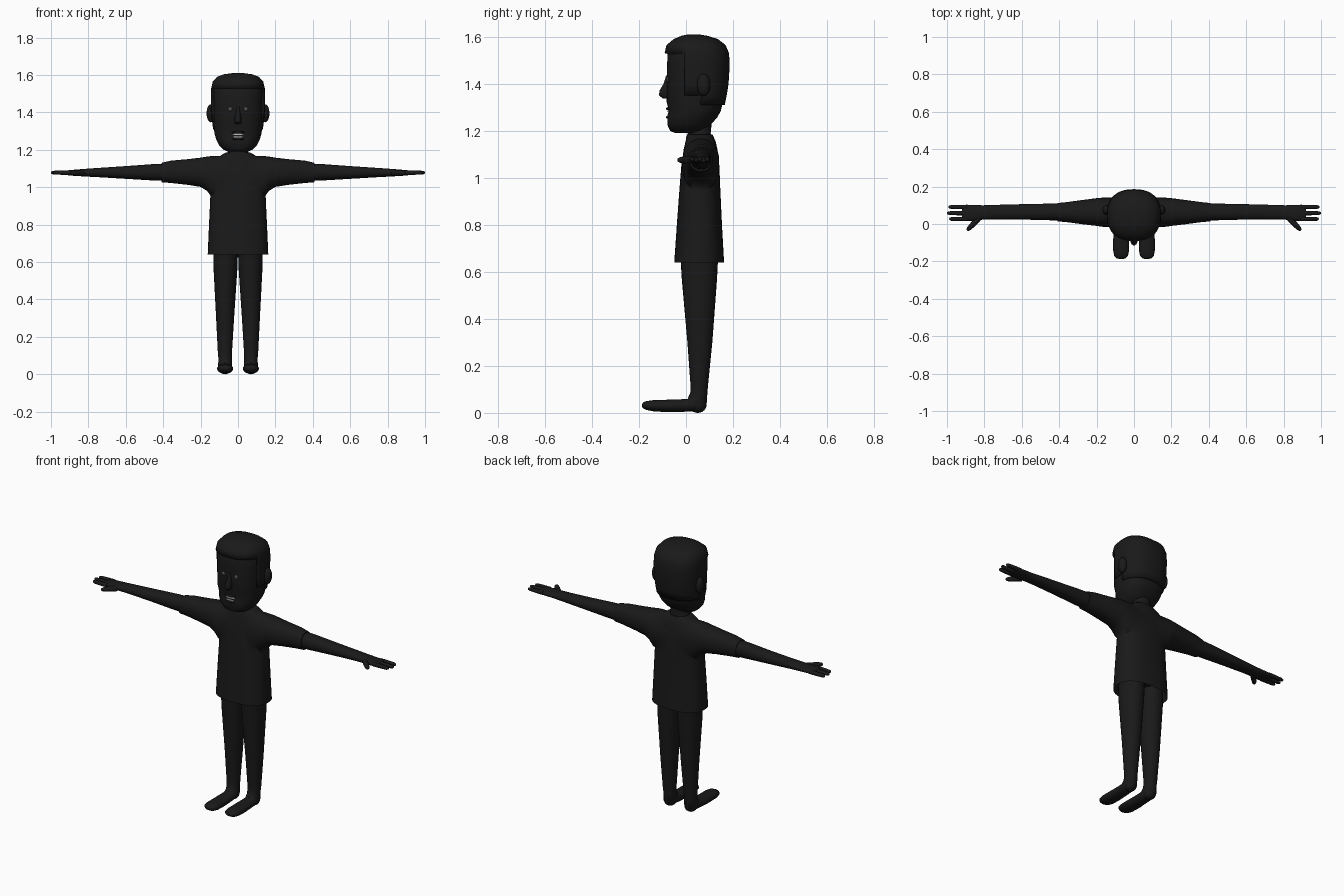
import bpy, bmesh, math
from mathutils import Vector

if "Cube" in bpy.data.objects:
    bpy.data.objects.remove(bpy.data.objects["Cube"])


def material(name, g):
    m = bpy.data.materials.new(name)
    m.diffuse_color = (g, g, g, 1)
    m.use_nodes = True
    m.node_tree.nodes["Principled BSDF"].inputs["Base Color"].default_value = m.diffuse_color
    return m


BLACK = material("black", 0.01)
GREY = material("eye_grey", 0.08)
WHITE = material("tooth_white", 0.6)


def finish(ob, mat=BLACK, mirror=False, angle=40):
    ob.data.materials.append(mat)
    bpy.ops.object.select_all(action='DESELECT')
    ob.select_set(True)
    bpy.context.view_layer.objects.active = ob
    bpy.ops.object.shade_smooth_by_angle(angle=math.radians(angle))
    if mirror:
        mod = ob.modifiers.new("mirror", 'MIRROR')
        mod.use_mirror_merge = False
    return ob


def loft(name, rings, n=2.0, segs=24, caps=True, cut=None):
    """Skin a list of (centre, half-axis u, half-axis v) superellipse rings."""
    bm = bmesh.new()
    loops = []
    for c, u, v in rings:
        c, u, v = Vector(c), Vector(u), Vector(v)
        row = []
        for i in range(segs):
            a = math.tau * i / segs
            p = [math.copysign(abs(t) ** (2 / n), t) for t in (math.cos(a), math.sin(a))]
            row.append(bm.verts.new(c + u * p[0] + v * p[1]))
        loops.append(row)
    for a, b in zip(loops, loops[1:]):
        for i in range(segs):
            j = (i + 1) % segs
            bm.faces.new((a[i], a[j], b[j], b[i]))
    bm.faces.new(loops[-1])
    if caps:
        bm.faces.new(loops[0])
    bmesh.ops.recalc_face_normals(bm, faces=bm.faces)
    if cut:
        gone = [f for f in bm.faces if cut(f.calc_center_median())]
        bmesh.ops.delete(bm, geom=gone, context='FACES')
    me = bpy.data.meshes.new(name)
    bm.to_mesh(me)
    bm.free()
    ob = bpy.data.objects.new(name, me)
    bpy.context.collection.objects.link(ob)
    return ob


def zring(z, rx, y0, y1, x=0):
    return (x, (y0 + y1) / 2, z), (rx, 0, 0), (0, (y1 - y0) / 2, 0)


def xring(x, y0, y1, z0, z1):
    return (x, (y0 + y1) / 2, (z0 + z1) / 2), (0, (y1 - y0) / 2, 0), (0, 0, (z1 - z0) / 2)


def ball(name, loc, size, mat=BLACK, mirror=False):
    bm = bmesh.new()
    bmesh.ops.create_uvsphere(bm, u_segments=20, v_segments=12, radius=1)
    for v in bm.verts:
        v.co = Vector([v.co[i] * size[i] + loc[i] for i in range(3)])
    me = bpy.data.meshes.new(name)
    bm.to_mesh(me)
    bm.free()
    ob = bpy.data.objects.new(name, me)
    bpy.context.collection.objects.link(ob)
    return finish(ob, mat, mirror)


# Head
finish(loft("head", [zring(*r) for r in (
    (1.19, .05, -.045, .04), (1.20, .076, -.068, .07), (1.225, .101, -.079, .105),
    (1.26, .118, -.08, .135), (1.285, .125, -.073, .148), (1.32, .130, -.082, .157),
    (1.40, .134, -.082, .166), (1.47, .136, -.081, .172), (1.53, .135, -.078, .17),
    (1.57, .118, -.06, .148), (1.59, .085, -.025, .11))], n=2.4, segs=40))

# Hair cap with the face opening cut away
hair = loft("hair", [zring(*r) for r in (
    (1.31, .134, -.08, .165), (1.35, .139, -.084, .173), (1.40, .143, -.087, .181),
    (1.48, .145, -.09, .186), (1.53, .143, -.091, .183), (1.565, .135, -.083, .168),
    (1.59, .112, -.052, .136), (1.604, .076, -.02, .092), (1.61, .03, .01, .055))],
    n=2.4, segs=56, caps=False,
    cut=lambda c: (c.z < 1.53 and c.y < -.005) or (c.z < 1.35 and c.y < .06))
sol = hair.modifiers.new("thickness", 'SOLIDIFY')
sol.thickness, sol.offset = .012, -1
finish(hair)

# Ears: outer rim and lobe
ball("ear", (.146, .075, 1.395), (.022, .028, .048), mirror=True)

# Face features
finish(loft("nose", [zring(*r) for r in (
    (1.435, .008, -.085, -.06), (1.40, .012, -.096, -.06), (1.37, .018, -.114, -.06),
    (1.35, .019, -.115, -.06), (1.338, .012, -.1, -.06))], segs=14))
ball("eye", (.041, -.075, 1.418), (.012, .009, .013), GREY, True)
for name, z in (("upper_teeth", 1.283), ("lower_teeth", 1.268)):
    finish(loft(name, [xring(x, -.08 + d, -.06, z - h, z + h) for x, d, h in (
        (-.03, .006, .002), (-.018, .001, .005), (.018, .001, .005), (.03, .006, .002))],
        n=3, segs=12), WHITE)
for name, z in (("upper_lip", 1.294), ("lower_lip", 1.258)):
    ball(name, (0, -.074, z), (.036, .011, .007))

# Neck
finish(loft("neck", [zring(*r) for r in (
    (1.12, .075, -.005, .115), (1.17, .064, .0, .112), (1.19, .055, .008, .105),
    (1.24, .053, .005, .11))]))

# Shirt: torso with a recessed hem, joined to one long sleeve tube
shirt = loft("shirt", [zring(*r) for r in (
    (.70, .148, -.036, .146), (.66, .154, -.045, .155), (.64, .162, -.05, .162),
    (.80, .155, -.039, .153), (.95, .148, -.028, .146), (1.05, .146, -.02, .142),
    (1.12, .135, -.01, .134), (1.155, .115, -.002, .126), (1.175, .085, .003, .117),
    (1.185, .066, .006, .112))], n=2.5, segs=40)
half = [(.41, .014, .112, 1.027, 1.13), (.36, .01, .117, 1.023, 1.142),
        (.27, -.002, .129, 1.013, 1.15), (.20, -.01, .138, 1.002, 1.158),
        (.165, -.015, .141, .98, 1.164), (.14, -.016, .141, .945, 1.167)]
sleeves = loft("sleeve_helper", [xring(*r) for r in half]
               + [xring(-r[0], *r[1:]) for r in reversed(half)], n=2.2, segs=32)
join = shirt.modifiers.new("sleeves", 'BOOLEAN')
join.operation, join.object, join.solver = 'UNION', sleeves, 'EXACT'
bpy.context.view_layer.objects.active = shirt
shirt.select_set(True)
bpy.ops.object.modifier_apply(modifier="sleeves")
bpy.data.objects.remove(sleeves)
finish(shirt, angle=50)

# Arms with palms
finish(loft("arm", [xring(*r) for r in (
    (.36, .02, .108, 1.034, 1.126), (.45, .02, .109, 1.036, 1.124),
    (.60, .024, .106, 1.045, 1.113), (.75, .025, .102, 1.054, 1.103),
    (.81, .023, .1, 1.057, 1.099), (.86, .016, .102, 1.06, 1.095),
    (.905, .017, .102, 1.063, 1.091), (.92, .022, .099, 1.067, 1.088))], n=2.2),
    mirror=True)

# Fingers and thumb
for k, (y, tip) in enumerate(((.027, .988), (.058, 1.0), (.091, .992))):
    finish(loft(f"finger_{k + 1}", [xring(x, y - r, y + r, 1.078 - r, 1.078 + r) for x, r in (
        (.89, .012), (.94, .0115), (tip - .012, .010), (tip - .003, .007), (tip, .003))],
        segs=12), mirror=True)
thumb = []
a, b = Vector((.83, .03, 1.076)), Vector((.892, -.034, 1.076))
side = Vector((.7, .7, 0))
for t, r in ((0, .016), (.5, .015), (.85, .012), (.96, .008), (1, .003)):
    thumb.append((a.lerp(b, t), side * r, (0, 0, r)))
finish(loft("thumb", thumb, segs=12), mirror=True)

# Trouser legs flowing into the feet
leg = [zring(.67, .066, -.024, .137, .066), zring(.57, .064, -.018, .132, .067),
       zring(.30, .048, .006, .112, .069), zring(.12, .038, .019, .094, .07),
       zring(.085, .036, .018, .091, .069)]
leg.append(((.069, .05, .05), (.037, 0, 0), (0, .037, -.025)))
leg.append(((.069, .028, .034), (.038, 0, 0), (0, .02, -.026)))
for y, w, z0, z1 in ((-.02, .039, .004, .058), (-.08, .042, .003, .056),
                     (-.14, .043, .007, .054), (-.17, .037, .013, .05),
                     (-.183, .025, .02, .044), (-.187, .01, .027, .037)):
    leg.append(((.069, y, (z0 + z1) / 2), (w, 0, 0), (0, 0, (z0 - z1) / 2)))
finish(loft("leg", leg, n=2.1), mirror=True, angle=60)
ball("heel", (.069, .05, .035), (.036, .038, .035), mirror=True)
